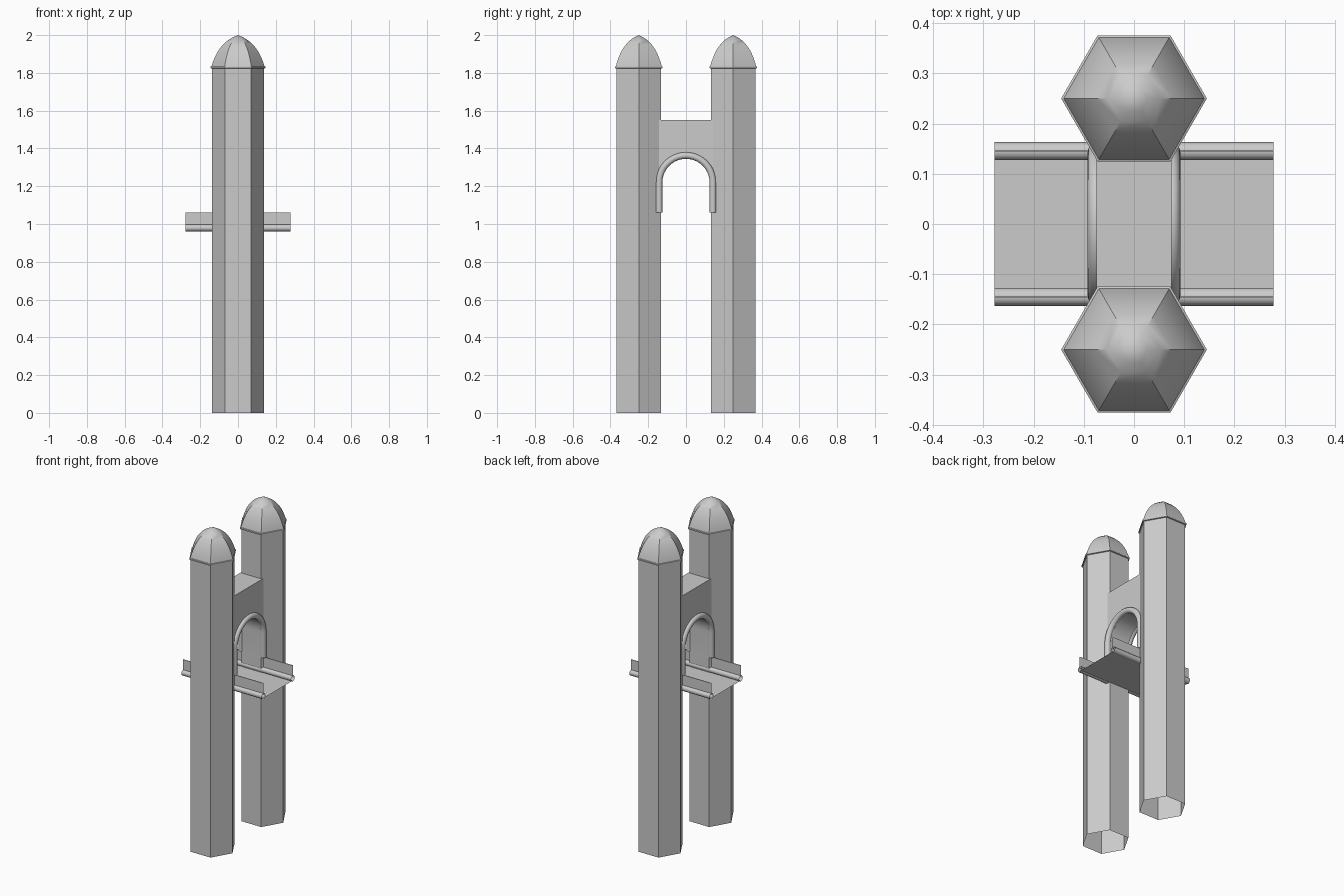
import bpy, bmesh
from math import sin, cos, pi, radians

cube = bpy.data.objects.get("Cube")
if cube:
    bpy.data.objects.remove(cube, do_unlink=True)

stone = bpy.data.materials.new("grey_stone")
stone.use_nodes = True
stone.diffuse_color = (0.6, 0.6, 0.6, 1)
stone.node_tree.nodes["Principled BSDF"].inputs["Base Color"].default_value = (0.6, 0.6, 0.6, 1)


def finish(ob, smooth=False):
    ob.data.materials.append(stone)
    if smooth:
        bpy.ops.object.select_all(action='DESELECT')
        ob.select_set(True)
        bpy.context.view_layer.objects.active = ob
        bpy.ops.object.shade_smooth_by_angle(angle=radians(35))
    return ob


def from_bmesh(name, bm, smooth=False, recalc=True):
    if recalc:
        bmesh.ops.recalc_face_normals(bm, faces=bm.faces)
    mesh = bpy.data.meshes.new(name)
    bm.to_mesh(mesh)
    bm.free()
    ob = bpy.data.objects.new(name, mesh)
    bpy.context.collection.objects.link(ob)
    return finish(ob, smooth)


def lathe(name, profile, sides, y, smooth=False):
    """Sweep (radius, height) points around a vertical axis; ends stay open."""
    bm = bmesh.new()
    rings = [[bm.verts.new((r * cos(2 * pi * i / sides), y + r * sin(2 * pi * i / sides), z))
              for i in range(sides)] for r, z in profile]
    for low, high in zip(rings, rings[1:]):
        for i in range(sides):
            j = (i + 1) % sides
            bm.faces.new((low[i], low[j], high[j], high[i]))
    bmesh.ops.remove_doubles(bm, verts=bm.verts, dist=1e-5)
    return from_bmesh(name, bm, smooth, recalc=False)


def tube(name, path, radius):
    """Round open-ended tube along a list of points."""
    cu = bpy.data.curves.new(name, 'CURVE')
    cu.dimensions = '3D'
    cu.bevel_depth = radius
    cu.bevel_resolution = 4
    sp = cu.splines.new('POLY')
    sp.points.add(len(path) - 1)
    for p, co in zip(sp.points, path):
        p.co = (*co, 1)
    ob = bpy.data.objects.new(name, cu)
    bpy.context.collection.objects.link(ob)
    bpy.ops.object.select_all(action='DESELECT')
    ob.select_set(True)
    bpy.context.view_layer.objects.active = ob
    bpy.ops.object.convert(target='MESH')
    return finish(bpy.context.view_layer.objects.active, True)


def arch_points(r, foot, spring, steps=20):
    arc = [(r * cos(pi * i / steps), spring + r * sin(pi * i / steps)) for i in range(steps + 1)]
    return [(r, foot)] + arc + [(-r, foot)]


TOWER_Y, LENGTH, RAIL_Y = 0.25, 0.278, 0.145
FOOT, SPRING, WALL_TOP, WALL_X = 1.06, 1.22, 1.55, 0.075

# Hexagonal towers with domed roofs
dome = [(0.14, 1.835), (0.134, 1.855), (0.124, 1.88), (0.112, 1.905),
        (0.096, 1.93), (0.077, 1.952), (0.053, 1.973), (0.028, 1.988), (0, 2.0)]
for side, y in (("front", -TOWER_Y), ("back", TOWER_Y)):
    lathe(side + "_tower", [(0.137, 0), (0.137, 1.83)], 6, y)
    lathe(side + "_eave", [(0.137, 1.823), (0.145, 1.825), (0.145, 1.833), (0.14, 1.835)], 6, y)
    lathe(side + "_dome", dome, 6, y, smooth=True)

# Wall between the towers with an arched opening
bm = bmesh.new()
inner = arch_points(0.13, FOOT, SPRING)
# Outer points lie straight above the arc, or on the side edges for the feet
outer = [(0.15, FOOT), (0.15, WALL_TOP)] + [(y, WALL_TOP) for y, z in inner[2:-2]]
outer += [(-0.15, WALL_TOP), (-0.15, FOOT)]
grid = [[[bm.verts.new((x, y, z)) for y, z in line] for line in (inner, outer)]
        for x in (-WALL_X, WALL_X)]
for i in range(len(inner) - 1):
    for a, b in ((grid[0][0], grid[0][1]), (grid[1][0], grid[1][1]),
                 (grid[0][0], grid[1][0]), (grid[0][1], grid[1][1])):
        bm.faces.new((a[i], a[i + 1], b[i + 1], b[i]))
from_bmesh("arch_wall", bm, smooth=True)

# Round mouldings on both faces of the arch
for side, x in (("left", WALL_X), ("right", -WALL_X)):
    tube(side + "_arch_moulding",
         [(x, y, z) for y, z in arch_points(0.1425, FOOT, SPRING)], 0.0175)

# Walkway deck
bm = bmesh.new()
bm.faces.new([bm.verts.new((x * LENGTH, y * RAIL_Y, 0.966))
              for x, y in ((-1, -1), (1, -1), (1, 1), (-1, 1))])
from_bmesh("deck", bm, recalc=False)

# Edge pipes and thin parapets
for side, s in (("front", -1), ("back", 1)):
    tube(side + "_edge_pipe", [(-LENGTH, s * RAIL_Y, 0.979), (LENGTH, s * RAIL_Y, 0.979)], 0.0178)
    bm = bmesh.new()
    section = [(-0.002, 0.99), (-0.002, 1.06), (0.002, 1.06), (0.002, 0.99)]
    ends = [[bm.verts.new((x, s * RAIL_Y + y, z)) for y, z in section] for x in (-LENGTH, LENGTH)]
    for i in range(3):
        bm.faces.new((ends[0][i], ends[0][i + 1], ends[1][i + 1], ends[1][i]))
    from_bmesh(side + "_parapet", bm)
